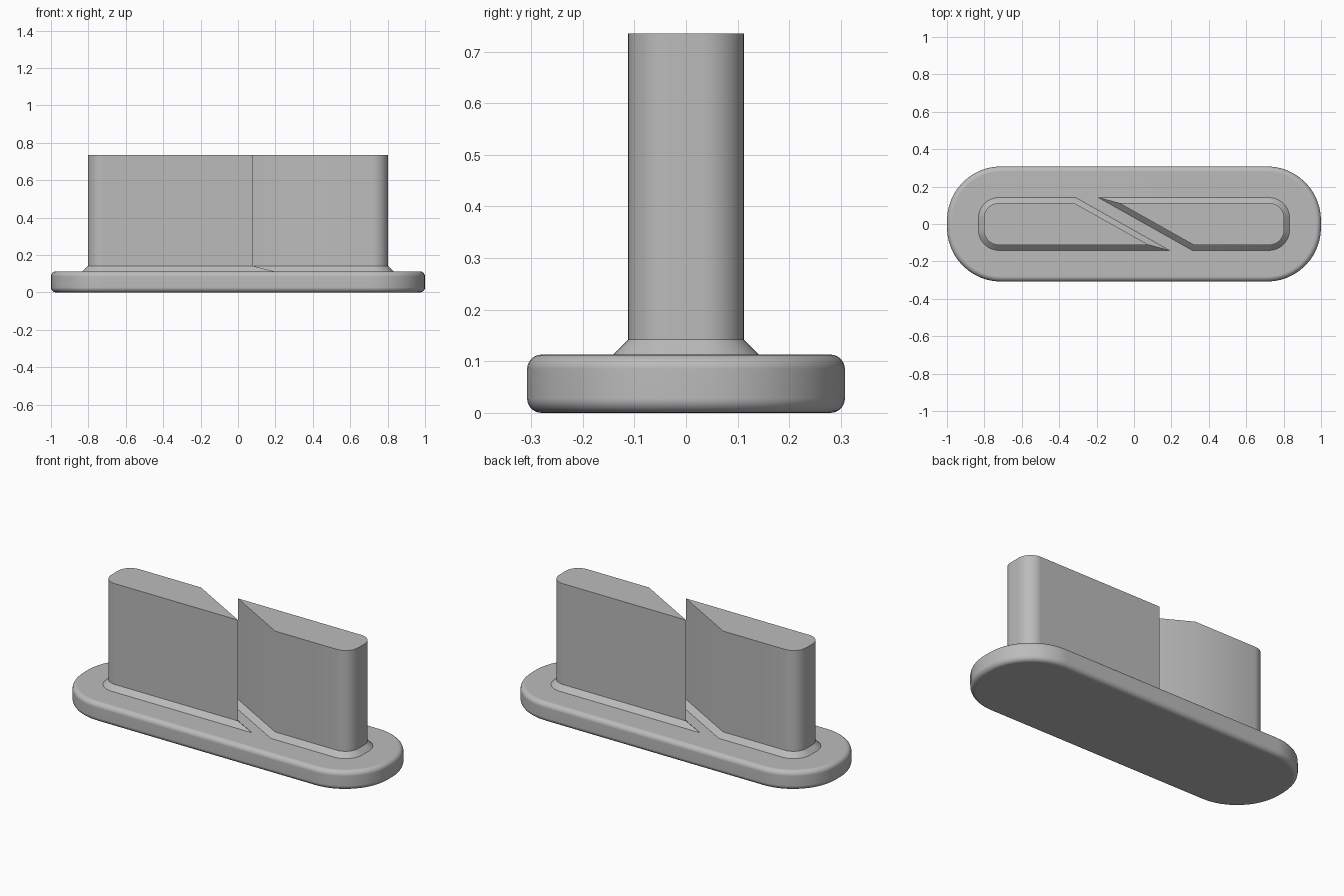
import bpy, bmesh, math
from mathutils import Vector

cube = bpy.data.objects.get("Cube")
if cube:
    bpy.data.objects.remove(cube, do_unlink=True)

grey = bpy.data.materials.new("plain grey")
grey.use_nodes = True
grey.diffuse_color = (0.5, 0.5, 0.5, 1)
grey.node_tree.nodes["Principled BSDF"].inputs["Base Color"].default_value = grey.diffuse_color


def outline(corners, inset, steps=12):
    """Counter-clockwise polygon of (x, y, radius), moved inward, with round corners."""
    points = []
    for i, (x, y, radius) in enumerate(corners):
        here = Vector((x, y))
        before = Vector(corners[i - 1][:2])
        after = Vector(corners[(i + 1) % len(corners)][:2])
        d1, d2 = (here - before).normalized(), (after - here).normalized()
        n1, n2 = Vector((-d1.y, d1.x)), Vector((-d2.y, d2.x))
        miter = (n1 + n2) / (1 + n1.dot(n2))
        if radius == 0:
            points.append(here + miter * inset)
            continue
        # Round corners stay concentric as the outline shrinks
        centre = here + miter * radius
        start = math.atan2(-n1.y, -n1.x)
        turn = math.acos(max(-1, min(1, n1.dot(n2))))
        for k in range(steps + 1):
            a = start + turn * k / steps
            points.append(centre + Vector((math.cos(a), math.sin(a))) * (radius - inset))
    return points


def loft(name, corners, levels):
    """Solid through the outline at each (inset, height)."""
    bm = bmesh.new()
    rings = [[bm.verts.new((p.x, p.y, z)) for p in outline(corners, inset)]
             for inset, z in levels]
    for low, high in zip(rings, rings[1:]):
        for i in range(len(low)):
            bm.faces.new((low[i - 1], low[i], high[i], high[i - 1]))
    bm.faces.new(rings[0][::-1])
    bm.faces.new(rings[-1])
    mesh = bpy.data.meshes.new(name)
    bm.to_mesh(mesh)
    bm.free()
    mesh.materials.append(grey)
    obj = bpy.data.objects.new(name, mesh)
    bpy.context.collection.objects.link(obj)
    bpy.ops.object.select_all(action="DESELECT")
    obj.select_set(True)
    bpy.context.view_layer.objects.active = obj
    bpy.ops.object.shade_smooth_by_angle(angle=math.radians(30))
    normals = obj.modifiers.new("even shading", "WEIGHTED_NORMAL")
    normals.keep_sharp = True
    return obj


# Base plate with rounded ends and rounded rims
base_top, rim = 0.113, 0.028
quarter = [math.pi / 2 * k / 6 for k in range(7)]
lower = [(rim * (1 - math.sin(a)), rim * (1 - math.cos(a))) for a in quarter]
upper = [(inset, base_top - z) for inset, z in reversed(lower)]
plate = [(sx * 1.0, sy * 0.308, 0.29) for sx, sy in ((-1, -1), (1, -1), (1, 1), (-1, 1))]
loft("base_plate", plate, lower + upper)

# Two posts with a slanted gap between them and a chamfered foot
post = [(-0.832, -0.141, 0.11), (0.19, -0.141, 0), (-0.312, 0.141, 0), (-0.832, 0.141, 0.11)]
levels = [(0, base_top - 0.01), (0, base_top), (0.029, 0.142), (0.029, 0.735)]
loft("right_post", post, levels)
loft("left_post", [(-x, -y, r) for x, y, r in post], levels)
